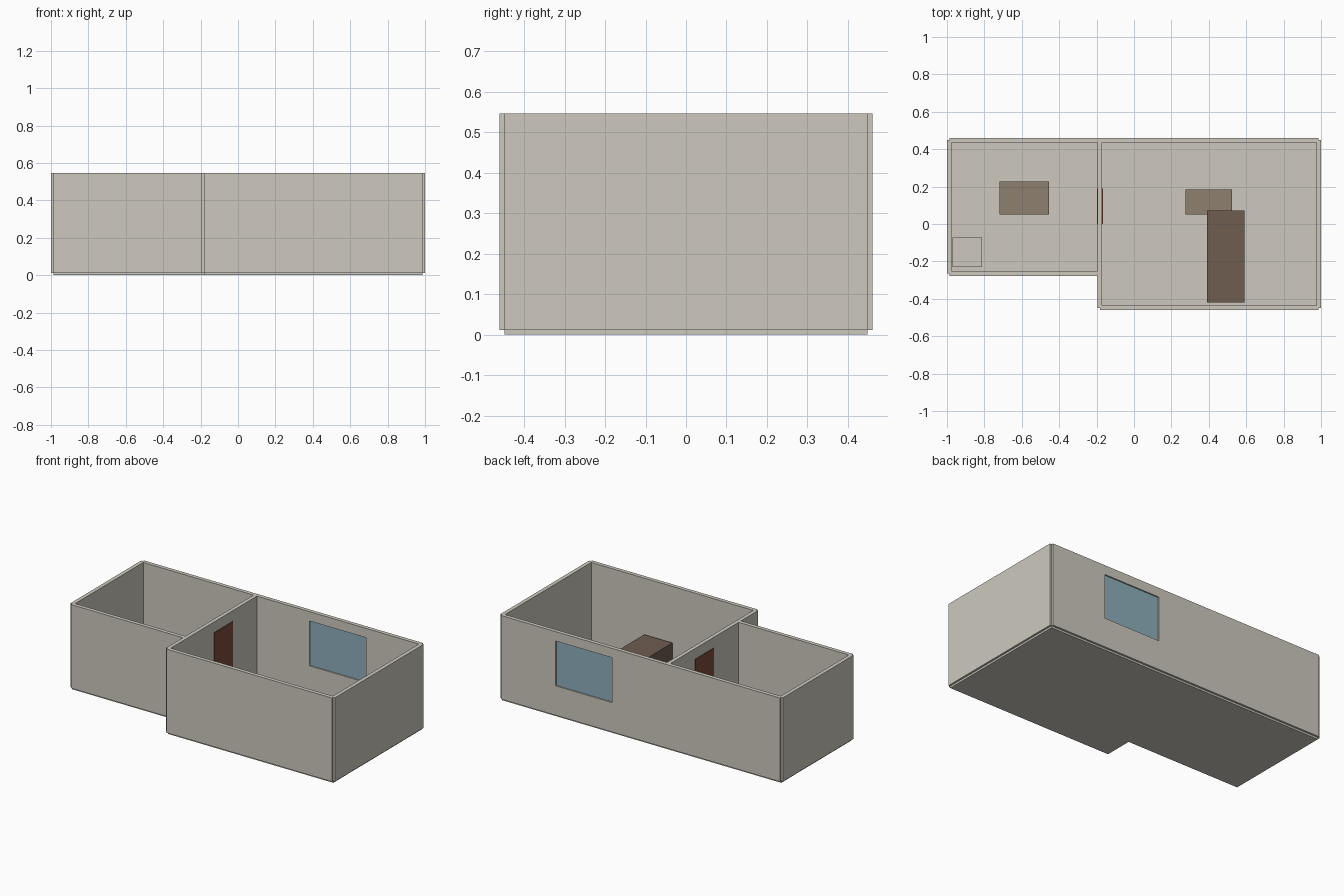
import bpy
import bmesh

if "Cube" in bpy.data.objects:
    bpy.data.objects.remove(bpy.data.objects["Cube"])

T = 0.0125            # half wall thickness
FLOOR, TOP = 0.012, 0.547
L, P, R = -0.9875, -0.183, 0.9875      # wall centre lines in x
F, M, B = -0.448, -0.265, 0.448        # wall centre lines in y


def material(name, rgb):
    m = bpy.data.materials.new(name)
    lin = [((c / 255 + 0.055) / 1.055) ** 2.4 for c in rgb]
    m.diffuse_color = (*lin, 1)
    m.use_nodes = True
    m.node_tree.nodes["Principled BSDF"].inputs["Base Color"].default_value = m.diffuse_color
    return m


PLASTER = material("warm_grey_plaster", (205, 201, 190))
GLASS = material("blue_glass", (142, 175, 187))
DOOR = material("red_brown_door", (122, 75, 58))
TAN = material("tan_wood", (142, 128, 111))
DARK = material("dark_brown_wood", (110, 93, 79))


def new_object(name, bm, mat):
    bmesh.ops.recalc_face_normals(bm, faces=bm.faces)
    mesh = bpy.data.meshes.new(name)
    bm.to_mesh(mesh)
    bm.free()
    mesh.materials.append(mat)
    obj = bpy.data.objects.new(name, mesh)
    bpy.context.collection.objects.link(obj)
    return obj


def box(name, x, y, z, mat):
    bm = bmesh.new()
    bmesh.ops.create_cube(bm, size=1)
    for v in bm.verts:
        v.co = [r[0] if c < 0 else r[1] for c, r in zip(v.co, (x, y, z))]
    return new_object(name, bm, mat)


# L-shaped floor slab along the wall centre lines
bm = bmesh.new()
outline = [(L, M), (P, M), (P, F), (R, F), (R, B), (L, B)]
face = bm.faces.new([bm.verts.new((x, y, 0)) for x, y in outline])
up = bmesh.ops.extrude_face_region(bm, geom=[face])["geom"]
for v in up:
    if isinstance(v, bmesh.types.BMVert):
        v.co.z = FLOOR
new_object("floor", bm, PLASTER)

# Walls, each centred on its line, leaving small notches at the corners
HEIGHT = (FLOOR, TOP)
for name, y, x0, x1 in (("back_wall", B, L, R), ("left_front_wall", M, L, P),
                        ("right_front_wall", F, P, R)):
    box(name, (x0, x1), (y - T, y + T), HEIGHT, PLASTER)
for name, x, y0, y1 in (("left_wall", L, M, B), ("partition_wall", P, F, B),
                        ("right_wall", R, F, B)):
    box(name, (x - T, x + T), (y0, y1), HEIGHT, PLASTER)

# Window opening in the back wall, with a thin recessed pane
WX, WZ = (0.2, 0.6), (0.2, 0.487)
cutter = box("window_cutter", WX, (B - 0.1, B + 0.1), WZ, PLASTER)
cutter.hide_render = True
wall = bpy.data.objects["back_wall"]
mod = wall.modifiers.new("window_opening", 'BOOLEAN')
mod.operation, mod.object, mod.solver = 'DIFFERENCE', cutter, 'EXACT'
bpy.context.view_layer.objects.active = wall
bpy.ops.object.modifier_apply(modifier=mod.name)
bpy.data.objects.remove(cutter)
box("window_pane", WX, (B - 0.004, B + 0.004), WZ, GLASS)

# Door, slightly proud of the partition on both sides
box("door", (P - 0.016, P + 0.016), (0.0, 0.19), (FLOOR, 0.48), DOOR)

# Furniture
box("left_room_table", (-0.72, -0.455), (0.05, 0.228), (FLOOR, 0.15), TAN)
box("right_room_table", (0.275, 0.525), (0.05, 0.185), (FLOOR, 0.15), TAN)
box("counter", (0.39, 0.59), (-0.42, 0.073), (FLOOR, 0.195), DARK)
box("corner_unit", (-0.97, -0.813), (-0.23, -0.073), (FLOOR, 0.15), PLASTER)
